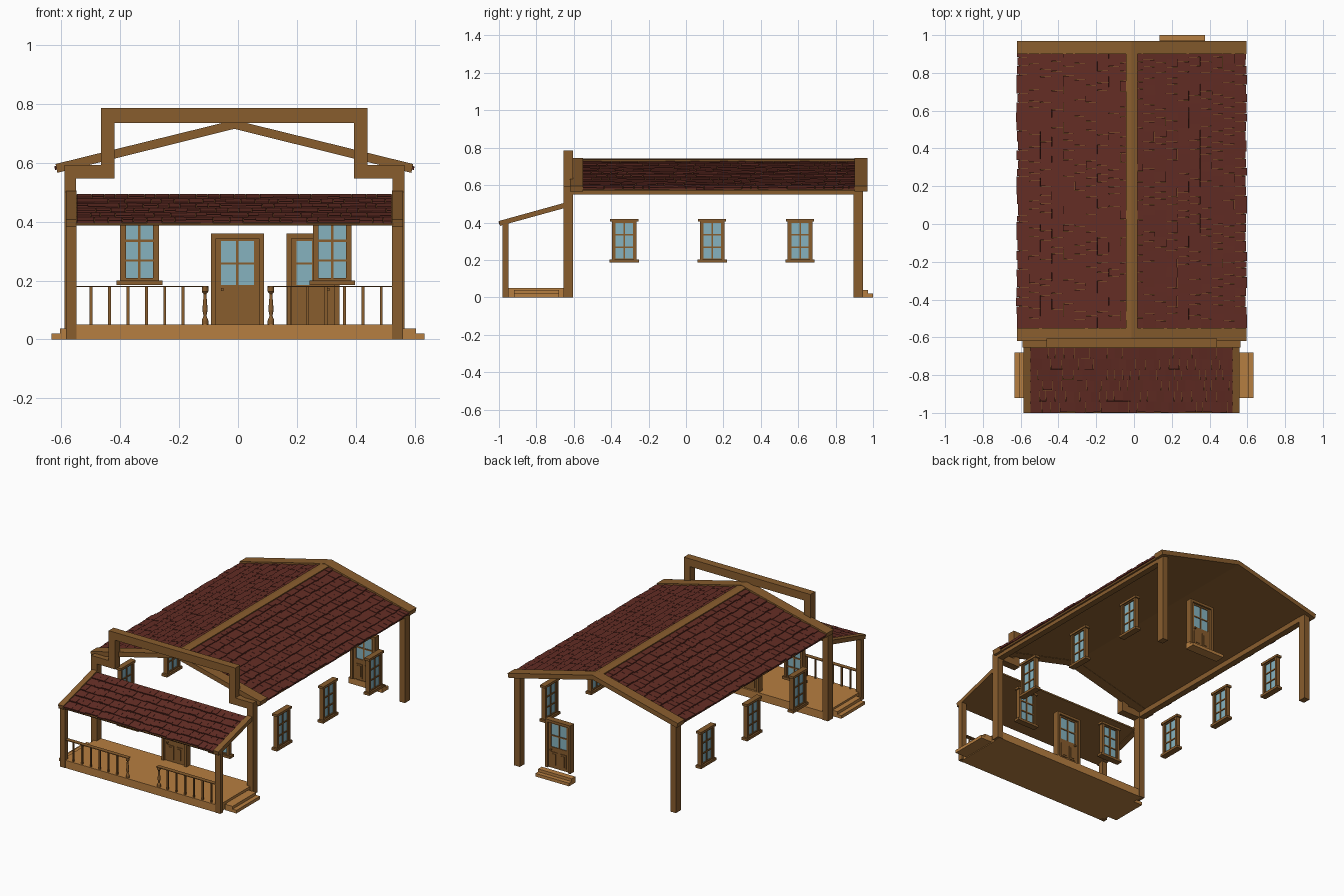
import bpy, bmesh, math, random
from mathutils import Matrix, Vector

if "Cube" in bpy.data.objects:
    bpy.data.objects.remove(bpy.data.objects["Cube"])
random.seed(4)

def material(name, rgb):
    m = bpy.data.materials.new(name)
    m.diffuse_color = (*rgb, 1)
    m.use_nodes = True
    m.node_tree.nodes["Principled BSDF"].inputs["Base Color"].default_value = m.diffuse_color
    return m

TIMBER = material("brown timber", (0.25, 0.11, 0.027))
PLANK = material("light planks", (0.47, 0.21, 0.052))
SHINGLE = material("red shingles", (0.125, 0.026, 0.018))
GLASS = material("blue glass", (0.24, 0.45, 0.52))

def finish(name, bm, mat):
    bmesh.ops.recalc_face_normals(bm, faces=bm.faces)
    me = bpy.data.meshes.new(name)
    bm.to_mesh(me)
    bm.free()
    me.materials.append(mat)
    ob = bpy.data.objects.new(name, me)
    bpy.context.collection.objects.link(ob)
    return ob

def boxes(name, items, mat, mx=Matrix()):
    """One object from boxes given as (x0, x1, y0, y1, z0, z1)."""
    bm = bmesh.new()
    for x0, x1, y0, y1, z0, z1 in items:
        m = (mx @ Matrix.Translation(((x0+x1)/2, (y0+y1)/2, (z0+z1)/2))
             @ Matrix.Diagonal((x1-x0, y1-y0, z1-z0, 1)))
        bmesh.ops.create_cube(bm, size=1, matrix=m)
    return finish(name, bm, mat)

def prism(name, pts, axis, a, b, mat):
    """Extrude a 2D profile along x (profile y,z) or y (profile x,z)."""
    bm = bmesh.new()
    put = (lambda p, t: (t, p[0], p[1])) if axis == "x" else (lambda p, t: (p[0], t, p[1]))
    f = bm.faces.new([bm.verts.new(put(p, a)) for p in pts])
    r = bmesh.ops.extrude_face_region(bm, geom=[f])
    vs = [g for g in r["geom"] if isinstance(g, bmesh.types.BMVert)]
    bmesh.ops.translate(bm, verts=vs, vec=(b-a, 0, 0) if axis == "x" else (0, b-a, 0))
    return finish(name, bm, mat)

def shingles(name, origin, down, across, length, width, rows, cols):
    """Overlapping rows of uneven shingles on a slope."""
    bm = bmesh.new()
    o, d, a = Vector(origin), Vector(down).normalized(), Vector(across).normalized()
    n = d.cross(a)
    n = n if n.z > 0 else -n
    h = length / rows
    for r in range(rows):
        cuts = [0] + [(c + 0.5*(r % 2) + random.uniform(-.2, .2)) * width/cols
                      for c in range(1, cols)] + [width]
        for t0, t1 in zip(cuts, cuts[1:]):
            s0, s1 = r*h, (r+1)*h + random.uniform(-.004, .006)
            lift = random.uniform(.008, .012)
            vs = [bm.verts.new(o + d*s + a*t + n*k)
                  for s, k in ((s0, -.002), (s1, -.002), (s1, lift), (s0, .004))
                  for t in (t0 + .0007, t1 - .0007)]
            for q in ((0, 1, 3, 2), (2, 3, 5, 4), (4, 5, 7, 6), (6, 7, 1, 0),
                      (0, 2, 4, 6), (1, 7, 5, 3)):
                bm.faces.new([vs[i] for i in q])
    return finish(name, bm, mat=SHINGLE)

CX = -0.0125                       # centre line of the house

# Main gable roof: deck, end trims, ridge cap, shingles
RIDGE, SLOPE, HALF = 0.745, 0.246, 0.607
def gable(top, bottom, half):
    e = SLOPE * half
    return [(CX-half, RIDGE-e-top), (CX, RIDGE-top), (CX+half, RIDGE-e-top),
            (CX+half-.006, RIDGE-e-bottom), (CX, RIDGE-bottom), (CX-half+.006, RIDGE-e-bottom)]
prism("roof_deck", gable(.018, .028, .597), "y", -.56, .91, TIMBER)
prism("front_gable_trim", gable(0, .03, HALF), "y", -.62, -.55, TIMBER)
prism("rear_gable_trim", gable(0, .03, HALF), "y", .90, .97, TIMBER)
prism("ridge_cap", gable(.002, .02, .03), "y", -.55, .90, TIMBER)
for side, s in (("left", -1), ("right", 1)):
    shingles(side + "_roof_shingles", (CX, -.552, RIDGE-.018), (s, 0, -SLOPE), (0, 1, 0),
             .622, 1.454, 10, 30)

# Corner posts, eave beams and the stepped front frame
for side, s in (("left", -1), ("right", 1)):
    xs = sorted((CX + s*.577, CX + s*.537))
    boxes(side + "_rear_post", [(*xs, .895, .945, 0, .59)], TIMBER)
    boxes(side + "_front_post", [(*xs, -.655, -.605, 0, .59)], TIMBER)
    boxes(side + "_eave_beam", [(*xs, -.605, .895, .55, .588)], TIMBER)
half = [(.577, .592), (.452, .592), (.452, .785)]
inner = [(.406, .735), (.406, .547), (.577, .547)]
path = half + [(-x, z) for x, z in half[::-1]] \
    + [(-x, z) for x, z in inner[::-1]] + inner
prism("stepped_front_frame", [(CX + x, z) for x, z in path], "y", -.655, -.605, TIMBER)

# Porch: floor, posts, sloped roof
boxes("porch_floor", [(-.57, .545, -.978, -.61, 0, .05)], PLANK)
def slope(top, bottom):
    return [(-1, .408-top), (-.65, .505-top), (-.65, .505-bottom), (-.995, .41-bottom)]
for side, s in (("left", -1), ("right", 1)):
    xs = sorted((CX + s*.572, CX + s*.535))
    boxes(side + "_porch_post", [(*xs, -.98, -.95, 0, .395)], TIMBER)
    prism(side + "_porch_rake", slope(0, .028), "x", *xs, TIMBER)
    # Two side steps
    boxes(side + "_porch_steps", [(*sorted((s*.55, s*.605)), -.92, -.68, .02, .038),
                                  (*sorted((s*.55, s*.633)), -.92, -.68, 0, .02)], PLANK)
prism("porch_roof_deck", slope(.013, .023), "x", CX-.54, CX+.54, TIMBER)
shingles("porch_shingles", (CX-.535, -.655, .490), (0, -.35, -.097), (1, 0, 0),
         .352, 1.07, 6, 24)

# Railing: flat hand rail, balusters and a turned newel on each side
def newel(name, x, y):
    prof = [(.011, .05), (.011, .065), (.005, .08), (.009, .10), (.006, .135),
            (.005, .155), (.011, .162), (.011, .182)]
    bm = bmesh.new()
    rings = [[bm.verts.new((x + r*math.cos(i*math.pi/6), y + r*math.sin(i*math.pi/6), z))
              for i in range(12)] for r, z in prof]
    for a, b in zip(rings, rings[1:]):
        for i in range(12):
            bm.faces.new((a[i], a[i-1], b[i-1], b[i]))
    bm.faces.new(rings[0])
    bm.faces.new(rings[-1])
    finish(name, bm, TIMBER)
for side, s in (("left", -1), ("right", 1)):
    boxes(side + "_hand_rail", [(*sorted((s*.10, CX + s*.535)), -.979, -.951, .178, .182)], TIMBER)
    xs = [CX/2 + s*(.18 + .0625*i) for i in range(6)]
    boxes(side + "_balusters", [(x-.005, x+.005, -.970, -.960, .05, .178) for x in xs], TIMBER)
    newel(side + "_newel", s*.112, -.965)

# Windows: local x across, -y outward, z up
def place(x, y, deg):
    return Matrix.Translation((x, y, 0)) @ Matrix.Rotation(math.radians(deg), 4, "Z")

def window(name, mx):
    frame = [(-.078, .078, -.02, .02, .185, .201), (-.075, .075, -.018, .018, .405, .42)]
    frame += [(*sorted((s*.052, s*.066)), -.014, .014, .2, .406) for s in (-1, 1)]
    sash = [(-.004, .004, -.008, .008, .2, .406)]
    sash += [(-.054, .054, -.008, .008, z-.004, z+.004) for z in (.268, .335)]
    sash += [(*sorted((s*.046, s*.054)), -.01, .01, .2, .406) for s in (-1, 1)]
    sash += [(-.054, .054, -.01, .01, z, z+.008) for z in (.2, .398)]
    boxes(name + "_frame", frame + sash, TIMBER, mx)
    boxes(name + "_glass", [(-.05, .05, -.003, .003, .203, .403)], GLASS, mx)

for i, x in enumerate((-.335, .32)):
    window("front_window_%d" % (i+1), place(x, -.63, 0))
for i, y in enumerate((-.33, .14, .61)):
    window("right_window_%d" % (i+1), place(CX + .557, y, 90))
    window("left_window_%d" % (i+1), place(CX - .557, y, -90))

# Panelled doors with four panes
def door(name, mx):
    parts = [(*sorted((s*.073, s*.09)), -.02, .02, .05, .36) for s in (-1, 1)]
    parts += [(-.09, .09, -.02, .02, .343, .36), (-.073, .073, -.008, .008, .05, .185),
              (-.073, .073, -.008, .008, .334, .343), (-.004, .004, -.007, .007, .18, .34),
              (-.06, .06, -.007, .007, .254, .262)]
    for s in (-1, 1):
        parts += [(*sorted((s*.056, s*.073)), -.008, .008, .18, .34),
                  (*sorted((s*.008, s*.054)), -.012, .012, .065, .155),
                  (*sorted((s*.018, s*.044)), -.015, .015, .075, .145)]
    parts.append((-.056, -.047, -.022, .022, .165, .174))   # knob
    boxes(name + "_frame", parts, TIMBER, mx)
    boxes(name + "_glass", [(-.06, .06, -.003, .003, .18, .336)], GLASS, mx)
door("front_door", place(-.002, -.63, 0))
door("rear_door", place(.255, .925, 180))

# Rear steps
boxes("rear_steps", [(.135, .375, .935, .972, .02, .038), (.135, .375, .935, 1, 0, .02)], PLANK)
